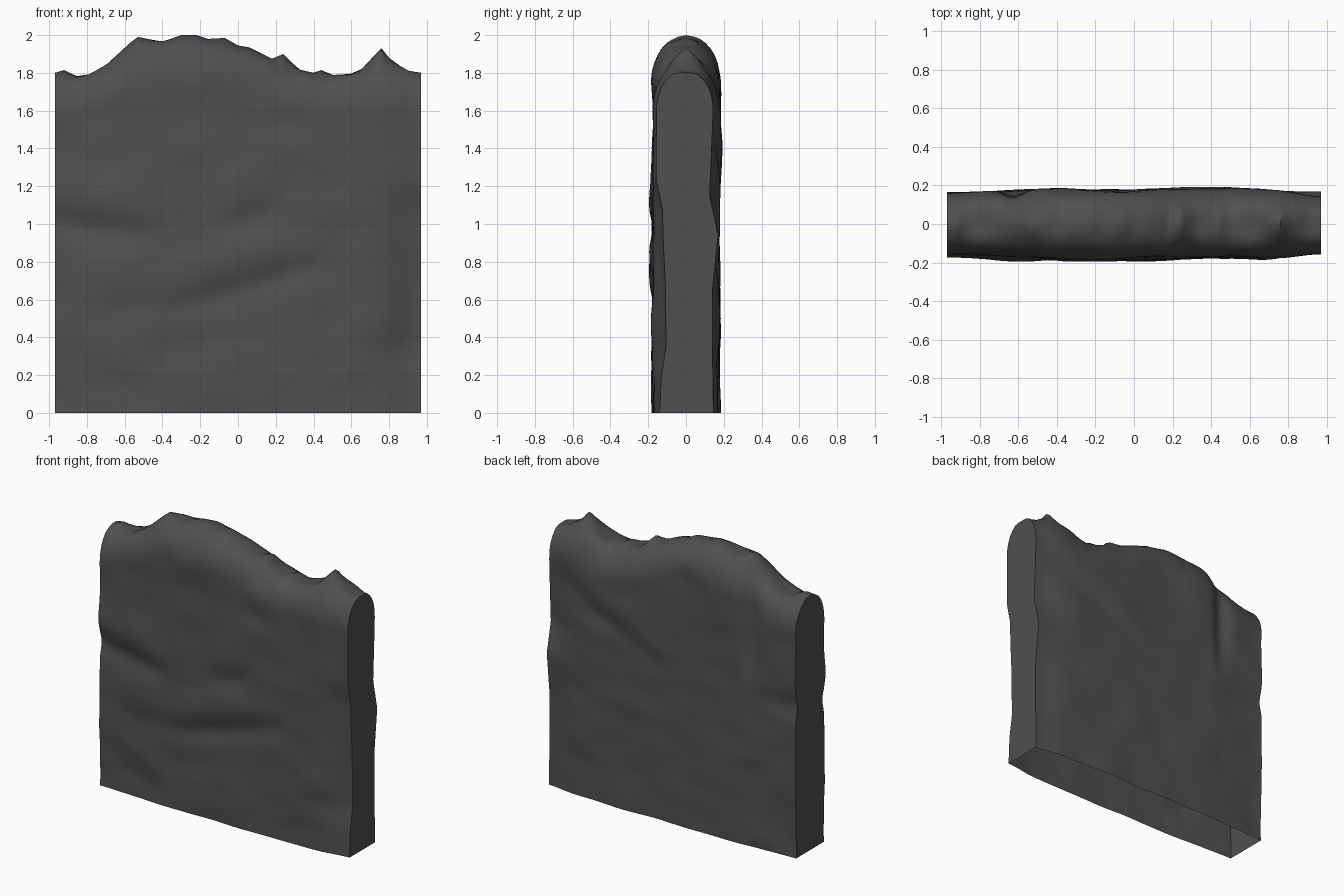
import bpy, bmesh, math
from mathutils import Vector, noise

if "Cube" in bpy.data.objects:
    bpy.data.objects.remove(bpy.data.objects["Cube"])

# Ragged crest silhouette (x, z)
CREST = [(-.97, 1.80), (-.92, 1.815), (-.85, 1.78), (-.79, 1.785), (-.69, 1.85), (-.57, 1.96),
         (-.53, 1.99), (-.40, 1.965), (-.30, 2.0), (-.22, 2.0), (-.16, 1.98), (-.07, 1.985),
         (0, 1.945), (.06, 1.935), (.18, 1.875), (.24, 1.90), (.33, 1.81), (.40, 1.80),
         (.44, 1.815), (.50, 1.79), (.60, 1.79), (.65, 1.815), (.71, 1.88), (.76, 1.93),
         (.80, 1.88), (.90, 1.805), (.97, 1.80)]

# Half depth of the right-hand end over height (z, depth)
END_FRONT = [(0, .14), (.2, .13), (.35, .105), (.7, .11), (.9, .12), (1.08, .125), (1.22, .155), (2, .16)]
END_BACK = [(0, .145), (.35, .14), (.65, .14), (.94, .17), (1.15, .125), (1.5, .14), (2, .155)]

# Rock ledges: x0, z0, x1, z1, depth (overhang above the line, hollow below)
FRONT = [(-1.2, 1.11, -.40, .98, .032), (-.14, 1.01, .28, 1.18, .020), (-.40, .60, .52, .86, .030),
         (.55, .39, 1.1, .33, .018), (-.85, .22, -.40, .17, .018), (-.6, .37, 0, .39, .010),
         (.35, .14, .9, .20, .015), (-.9, .62, -.2, .62, .014), (.15, 1.6, .5, 1.52, .010)]
BACK = [(-1.2, 1.15, -.65, 1.10, .018), (.0, 1.12, .75, 1.48, .016), (.7, 1.5, 1.1, 1.58, .015),
        (-.3, 1.78, .1, 1.82, .015)]


def lerp_table(table, x):
    for (a, za), (b, zb) in zip(table, table[1:]):
        if x <= b:
            return za + (zb - za) * max(0, x - a) / (b - a)
    return table[-1][1]


def ledges(x, z, lines):
    d = 0
    for x0, z0, x1, z1, amp in lines:
        t = (x - x0) / (x1 - x0)
        if 0 < t < 1:
            bend = .025 * noise.noise(Vector((x * 4, z0 * 9, 2)))
            s = (z - z0 - (z1 - z0) * t - bend) / .065
            s *= 1 if s < 0 else .6
            d += amp * s * math.exp(-s * s / 2) * math.sin(math.pi * t) ** .7
    return d


def half_depth(x, z, side):
    n = noise.noise(Vector((x * 1.6, z * 2.2, 5 * side)))
    n2 = noise.noise(Vector((x * 4, z * 6, 9 * side)))
    d = .176 + .010 * n + .009 * n2
    if x < -.55:
        d -= .016 * min(1, (-x - .55) / .35)
    if side > 0:      # upright groove in the upper left of the back
        d -= .035 * math.exp(-((x + .62) / .06) ** 2) * min(1, max(0, (z - 1.1) / .4))
    d += ledges(x, z, FRONT if side < 0 else BACK)
    w = math.exp(-((x - .97) / .16) ** 2)
    d += w * (lerp_table(END_FRONT if side < 0 else END_BACK, z) - d)
    return max(.10, min(.195, d))


def crest(x, spread):
    # the crest gets calmer away from its middle line
    h = lerp_table(CREST, x)
    avg = sum(lerp_table(CREST, x + o * .035) for o in range(-4, 5)) / 9
    return h + (avg - h) * spread


# Open-bottomed cross-sections swept along x: front wall, rounded crest, back wall
WALL, CAP, R = 44, 8, .22
xs = sorted({p[0] for p in CREST} | {x for x in (round(-.97 + 1.94 * i / 60, 3) for i in range(61))
                                     if min(abs(x - p[0]) for p in CREST) > .012})
bm = bmesh.new()
rings = []
for x in xs:
    low = crest(x, 1) - R
    front = [bm.verts.new((x, -half_depth(x, low * j / WALL, -1), low * j / WALL)) for j in range(WALL)]
    back = [bm.verts.new((x, half_depth(x, low * j / WALL, 1), low * j / WALL)) for j in range(WALL)]
    cap = []
    for k in range(2 * CAP + 1):
        a = math.pi * k / (2 * CAP)
        c = math.cos(a)
        side = -1 if k <= CAP else 1
        z = low + (crest(x, min(1, 1.6 * abs(c))) - low) * math.sin(a)
        y = -math.copysign(abs(c) ** .9, c) * half_depth(x, z, side)
        bump = .025 * noise.noise(Vector((x * 7, y * 12, 3))) * math.sin(a) * abs(c)
        cap.append(bm.verts.new((x, y, z + bump)))
    rings.append(front + cap + back[::-1])
for a, b in zip(rings, rings[1:]):
    for j in range(len(a) - 1):
        bm.faces.new((a[j], a[j + 1], b[j + 1], b[j]))
# Flat cut ends
bm.faces.new(rings[0][::-1])
bm.faces.new(rings[-1])
bmesh.ops.recalc_face_normals(bm, faces=bm.faces)

me = bpy.data.meshes.new("rock_wall")
bm.to_mesh(me)
bm.free()
wall = bpy.data.objects.new("rock_wall", me)
bpy.context.collection.objects.link(wall)
mat = bpy.data.materials.new("dark grey stone")
mat.diffuse_color = (.08, .08, .08, 1)
mat.use_nodes = True
mat.node_tree.nodes["Principled BSDF"].inputs["Base Color"].default_value = mat.diffuse_color
me.materials.append(mat)
bpy.context.view_layer.objects.active = wall
wall.select_set(True)
bpy.ops.object.shade_smooth_by_angle(angle=math.radians(60))
